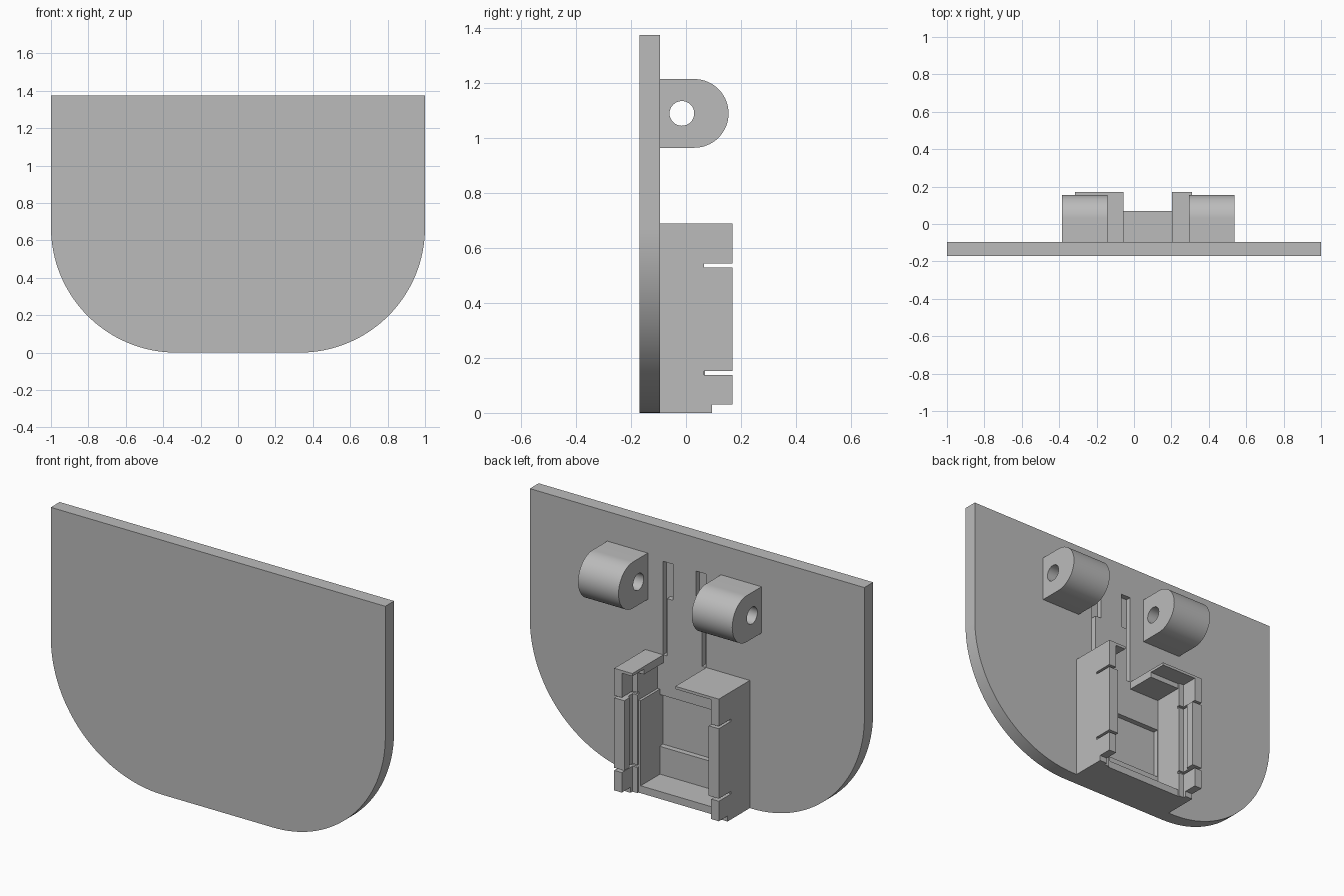
import bpy, bmesh, math
from mathutils import Vector

cube = bpy.data.objects.get("Cube")
if cube:
    bpy.data.objects.remove(cube, do_unlink=True)

grey = bpy.data.materials.new("light_grey")
grey.use_nodes = True
COLOR = (0.5, 0.5, 0.5, 1)
grey.diffuse_color = COLOR
grey.node_tree.nodes["Principled BSDF"].inputs["Base Color"].default_value = COLOR

BACK = -0.095    # rear surface of the plate
FRONT = -0.17
LEDGE = 0.07     # depth of the thick part of the walls
RIM = 0.17       # open edge of the housing
HEIGHT = 0.69
OUTER, CENTRE = 0.3125, -0.0025


def prism(name, points, vector):
    """Solid made by sweeping a flat outline along a vector."""
    bm = bmesh.new()
    face = bm.faces.new([bm.verts.new(p) for p in points])
    swept = bmesh.ops.extrude_face_region(bm, geom=[face])["geom"]
    verts = [g for g in swept if isinstance(g, bmesh.types.BMVert)]
    bmesh.ops.translate(bm, verts=verts, vec=Vector(vector))
    bmesh.ops.recalc_face_normals(bm, faces=bm.faces[:])
    mesh = bpy.data.meshes.new(name)
    bm.to_mesh(mesh)
    bm.free()
    mesh.materials.append(grey)
    obj = bpy.data.objects.new(name, mesh)
    bpy.context.collection.objects.link(obj)
    return obj


def box(name, x, y, z):
    outline = [(x[0], y[0], z[0]), (x[1], y[0], z[0]),
               (x[1], y[1], z[0]), (x[0], y[1], z[0])]
    return prism(name, outline, (0, 0, z[1] - z[0]))


def arc(cu, cv, r, start, end, steps):
    angles = [math.radians(start + (end - start) * i / steps) for i in range(steps + 1)]
    return [(cu + r * math.cos(a), cv + r * math.sin(a)) for a in angles]


def select(obj):
    bpy.ops.object.select_all(action="DESELECT")
    obj.select_set(True)
    bpy.context.view_layer.objects.active = obj


def cut(obj, cutter):
    mod = obj.modifiers.new("cut", "BOOLEAN")
    mod.operation, mod.solver, mod.object = "DIFFERENCE", "EXACT", cutter
    select(obj)
    bpy.ops.object.modifier_apply(modifier=mod.name)
    bpy.data.objects.remove(cutter, do_unlink=True)


def smooth(obj):
    select(obj)
    bpy.ops.object.shade_smooth_by_angle(angle=math.radians(30))


# Plate with two large rounded lower corners
R, TOP = 0.67, 1.375
outline = [(1, TOP), (-1, TOP)]
outline += arc(-1 + R, R, R, 180, 270, 32) + arc(1 - R, R, R, 270, 360, 32)
plate = prism("plate", [(x, FRONT, z) for x, z in outline], (0, BACK - FRONT, 0))

# Shallow stepped grooves above the housing and a recess inside it
DEPTH = (BACK - 0.03, BACK + 0.05)
left_groove = [(0.204, 1.195), (0.144, 1.195), (0.144, 1.0),
               (0.18, 1.0), (0.18, HEIGHT), (0.204, HEIGHT)]
for shift, sign in ((0, 1), (0.15, -1)):
    pts = [(shift + sign * x, DEPTH[0], z) for x, z in left_groove]
    cut(plate, prism("groove_cutter", pts, (0, DEPTH[1] - DEPTH[0], 0)))
cut(plate, box("recess_cutter", (-0.24, 0.225), DEPTH, (0.19, 0.47)))
smooth(plate)

# Rounded hinge lugs with a pin hole
for name, x0, x1 in (("right_lug", -0.385, -0.143), ("left_lug", 0.295, 0.537)):
    shape = [(BACK, 0.965)] + arc(0.03, 1.09, 0.125, -90, 90, 32) + [(BACK, 1.215)]
    lug = prism(name, [(x0, y, z) for y, z in shape], (x1 - x0, 0, 0))
    hole = arc(-0.015, 1.09, 0.045, 0, 360, 32)[:-1]
    cut(lug, prism("hole_cutter", [(x0 - 0.1, y, z) for y, z in hole],
                   (x1 - x0 + 0.2, 0, 0)))
    smooth(lug)

# Housing side walls: slotted skin, thick inner part and snap lip
SLOTS = ((0.138, 0.152), (0.53, 0.543))
skin = [(BACK, 0), (0.095, 0), (0.095, 0.03), (RIM, 0.03)]
for low, high in SLOTS:
    skin += [(RIM, low), (0.065, low), (0.065, high), (RIM, high)]
skin += [(RIM, HEIGHT), (BACK, HEIGHT)]
for side, sign in (("left", 1), ("right", -1)):
    def at(offset):
        return CENTRE + sign * (OUTER - offset)
    prism(side + "_wall_skin", [(at(0), y, z) for y, z in skin],
          (-sign * 0.045, 0, 0))
    xs = sorted((at(0.045), at(0.074)))
    box(side + "_wall_core", xs, (BACK, 0.065), (0, HEIGHT))
    for low, high in ((0, SLOTS[0][0]), (SLOTS[0][1], SLOTS[1][0]), (SLOTS[1][1], HEIGHT)):
        box(side + "_wall_ledge", xs, (0.065, LEDGE + 0.008), (low, high))
    lip = [(at(0.045), 0.115), (at(0.06), 0.125), (at(0.06), RIM), (at(0.045), RIM)]
    prism(side + "_snap_lip", [(x, y, SLOTS[0][1]) for x, y in lip],
          (0, 0, SLOTS[1][0] - SLOTS[0][1]))
box("left_wall_pad", (0.222, 0.236), (BACK, LEDGE), (0.04, 0.5))

# Bottom wall
box("bottom_wall", (-0.241, 0.236), (BACK, LEDGE), (0, 0.04))

# Two top pieces with a gap between them, thinner towards the rim
for name, x0, x1 in (("right_top", -0.27, -0.055), ("left_top", 0.202, 0.265)):
    profile = [(BACK, HEIGHT), (BACK, 0.647), (LEDGE, 0.647), (LEDGE, 0.675),
               (RIM, 0.675), (RIM, HEIGHT)]
    prism(name, [(x0, y, z) for y, z in profile], (x1 - x0, 0, 0))
